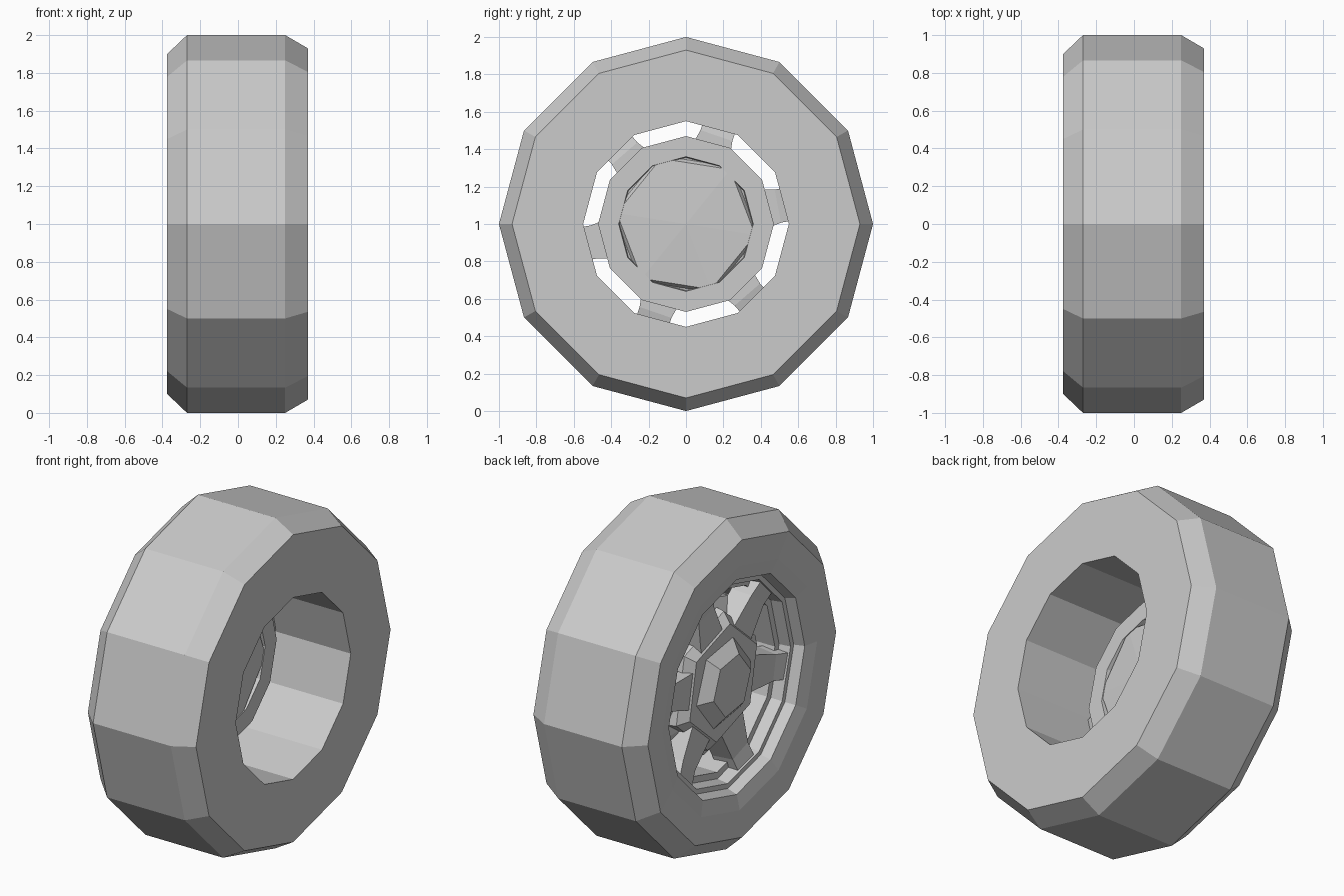
import bpy, bmesh, math
from math import sin, cos, radians
from mathutils import Vector

if "Cube" in bpy.data.objects:
    bpy.data.objects.remove(bpy.data.objects["Cube"])

# Wheel axis runs along x, centred at height 1


def pt(x, r, deg, side=0.0):
    """Point at radius r and angle deg in the wheel plane, shifted sideways."""
    a = radians(deg)
    return Vector((x, r * cos(a) - side * sin(a), 1 + r * sin(a) + side * cos(a)))


def finish(bm, name):
    bmesh.ops.remove_doubles(bm, verts=bm.verts, dist=1e-5)
    bmesh.ops.recalc_face_normals(bm, faces=bm.faces)
    me = bpy.data.meshes.new(name)
    bm.to_mesh(me)
    bm.free()
    ob = bpy.data.objects.new(name, me)
    bpy.context.collection.objects.link(ob)
    return ob


def revolve(name, profile, sides, phase=0.0, closed=False):
    """Spin an (x, radius) profile; open profiles are capped by radius 0 ends."""
    bm = bmesh.new()
    rings = []
    for x, r in profile:
        if r == 0:
            rings.append([bm.verts.new((x, 0, 1))] * sides)
        else:
            rings.append([bm.verts.new(pt(x, r, phase + 360 * i / sides)) for i in range(sides)])
    n = len(rings)
    for k in range(n if closed else n - 1):
        a, b = rings[k], rings[(k + 1) % n]
        for i in range(sides):
            j = (i + 1) % sides
            loop = list(dict.fromkeys([a[i], a[j], b[j], b[i]]))
            bm.faces.new(loop)
    return finish(bm, name)


# Tyre with rim lip and straight bore
revolve("tire", [(-.27, 1), (.25, 1), (.37, .93), (.37, .55), (-.21, .55),
                 (-.21, .59), (-.28, .60), (-.28, .63), (-.34, .65),
                 (-.36, .74), (-.375, .90)], 12, closed=True)

# Hub disc with a shallow dish in the back
revolve("hub_disc", [(-.17, 0), (-.17, .38), (-.12, .47), (-.07, .47),
                     (-.07, .36), (-.10, .355), (-.10, 0)], 12)

# Six-sided boss showing inside the dish
revolve("hub_back", [(-.15, 0), (-.11, .40), (-.075, .375), (-.06, 0)], 6, phase=51)

# Six-sided hub plate and centre nut
revolve("hub_plate", [(-.15, 0), (-.15, .41), (-.20, .40), (-.25, .34), (-.25, 0)], 6, phase=41)
revolve("center_nut", [(-.22, 0), (-.22, .26), (-.25, .26), (-.31, .18), (-.31, 0)], 6, phase=51)

# Six tapered spokes reaching the rim
for s in range(6):
    ang = 11 + 60 * s
    bm = bmesh.new()
    ends = []
    for r, w, x0, x1 in ((.28, .13, -.24, -.12), (.50, .09, -.25, -.12), (.585, .09, -.27, -.14)):
        ends.append([bm.verts.new(pt(x, r, ang, t))
                     for x, t in ((x0, -w * .85), (x0, w * .85), (x1, w), (x1, -w))])
    for a, b in zip(ends, ends[1:]):
        for i in range(4):
            j = (i + 1) % 4
            bm.faces.new((a[i], a[j], b[j], b[i]))
    bm.faces.new(ends[0])
    bm.faces.new(ends[-1])
    finish(bm, f"spoke_{s + 1}")
